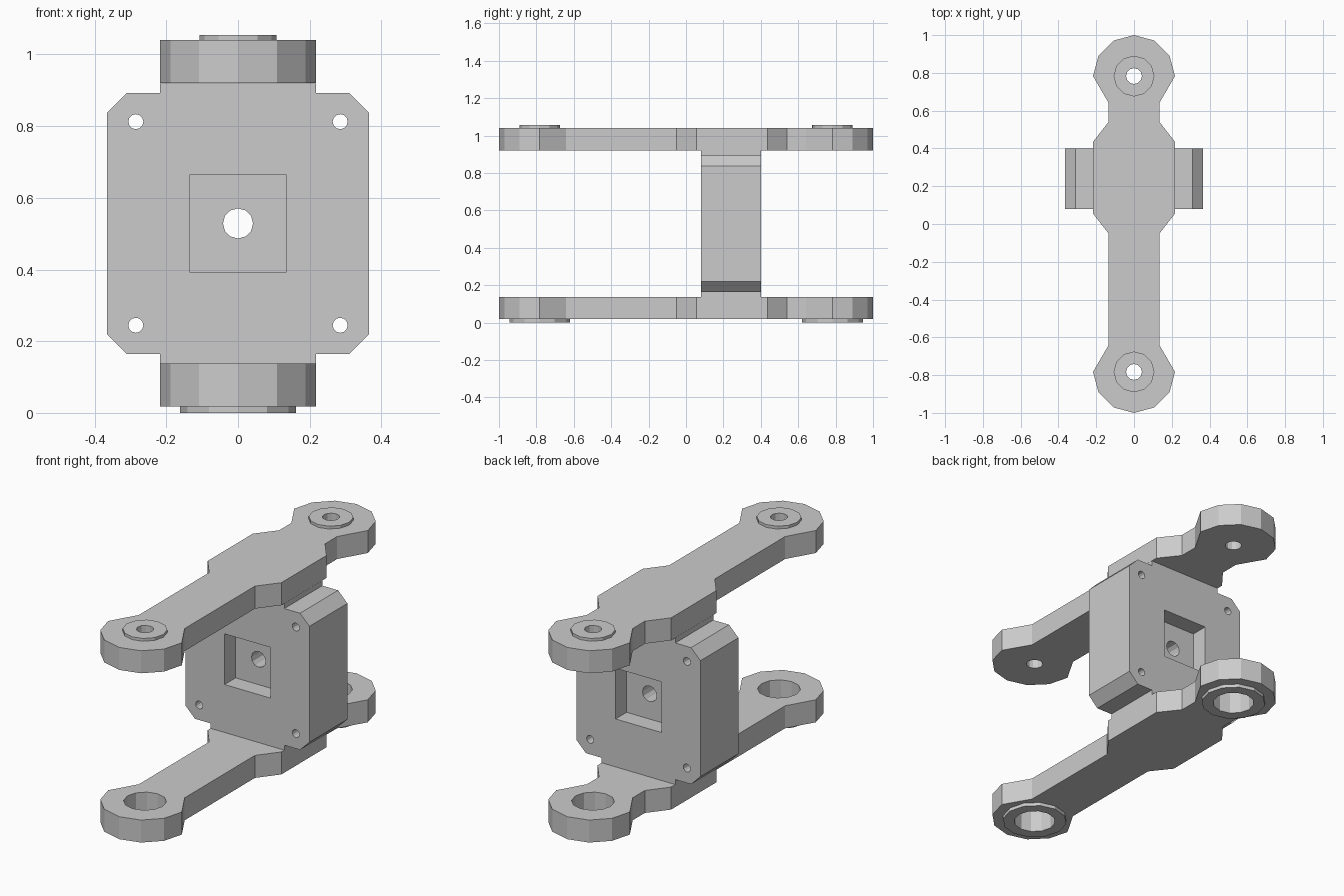
import bpy, bmesh, math
from mathutils import Vector

if "Cube" in bpy.data.objects:
    bpy.data.objects.remove(bpy.data.objects["Cube"])

END_Y, END_R = 0.783, 0.217     # pivot position and eye radius
MID_Z = 0.5285                  # centre height of the upright block


def prism(name, points, direction):
    """Extrude a closed outline of 3D points along a direction."""
    bm = bmesh.new()
    face = bm.faces.new([bm.verts.new(p) for p in points])
    ext = bmesh.ops.extrude_face_region(bm, geom=[face])
    verts = [g for g in ext["geom"] if isinstance(g, bmesh.types.BMVert)]
    bmesh.ops.translate(bm, verts=verts, vec=Vector(direction))
    bmesh.ops.recalc_face_normals(bm, faces=bm.faces)
    mesh = bpy.data.meshes.new(name)
    bm.to_mesh(mesh)
    bm.free()
    obj = bpy.data.objects.new(name, mesh)
    bpy.context.collection.objects.link(obj)
    return obj


def ring(r, n=12):
    return [(r * math.cos(2 * math.pi * i / n), r * math.sin(2 * math.pi * i / n)) for i in range(n)]


def disc_z(name, y, r, z0, z1):
    return prism(name, [(a, y + b, z0) for a, b in ring(r)], (0, 0, z1 - z0))


def disc_y(name, x, z, r, y0, y1):
    return prism(name, [(x + a, y0, z + b) for a, b in ring(r)], (0, y1 - y0, 0))


def cut(obj, cutters):
    """Subtract each cutter, then remove it."""
    bpy.context.view_layer.objects.active = obj
    for c in cutters:
        c.hide_render = True
        m = obj.modifiers.new("cut", "BOOLEAN")
        m.operation, m.solver, m.object = "DIFFERENCE", "EXACT", c
        bpy.ops.object.modifier_apply(modifier=m.name)
        bpy.data.objects.remove(c, do_unlink=True)


# Half outline of a control arm, from the rear tip to the front tip
eye = [(END_R * math.sin(math.radians(a)), END_R * math.cos(math.radians(a))) for a in (30, 60, 90)]
half = [(x, END_Y + y) for x, y in eye]
half += [(0.135, 0.642), (0.135, 0.54), (0.217, 0.435), (0.217, 0.055), (0.135, -0.05), (0.135, -0.642)]
half += [(x, -END_Y - y) for x, y in reversed(eye)]
outline = [(0, 1)] + half + [(0, -1)] + [(-x, y) for x, y in reversed(half)]

# Upper and lower arms with raised collars: arm z range, collar z range, collar radius, hole radius
for level, z0, z1, c0, c1, collar_r, hole_r in (
        ("upper", 0.92, 1.04, 1.04, 1.055, 0.108, 0.042),
        ("lower", 0.018, 0.138, 0.0, 0.018, 0.162, 0.104)):
    arm = prism(level + "_arm", [(x, y, z0) for x, y in outline], (0, 0, z1 - z0))
    cut(arm, [disc_z("hole_cutter", s * END_Y, hole_r, -0.1, 1.2) for s in (-1, 1)])
    for s, side in ((-1, "front"), (1, "rear")):
        collar = disc_z(f"{level}_{side}_collar", s * END_Y, collar_r, c0, c1)
        cut(collar, [disc_z("hole_cutter", s * END_Y, hole_r, -0.1, 1.2)])

# Upright block with chamfered corners and necks that meet the arms
quarter = [(0.365, 0.309), (0.31, 0.364), (0.217, 0.364), (0.217, 0.391)]
right = [(x, -z) for x, z in reversed(quarter)] + quarter
profile = right + [(-x, z) for x, z in reversed(right)]
block = prism("upright_block", [(x, 0.08, MID_Z + z) for x, z in profile], (0, 0.32, 0))

# Square pockets on both faces, bore and four bolt holes
P = 0.135
square = [(-P, -P), (P, -P), (P, P), (-P, P)]
tools = [prism("pocket_cutter", [(x, y, MID_Z + z) for x, z in square], (0, 0.193, 0))
         for y in (-0.02, 0.307)]
tools.append(disc_y("bore_cutter", 0, MID_Z, 0.042, -0.1, 0.6))
tools += [disc_y("bolt_cutter", sx * 0.285, MID_Z + sz * 0.284, 0.021, -0.1, 0.6)
          for sx in (-1, 1) for sz in (-1, 1)]
cut(block, tools)
